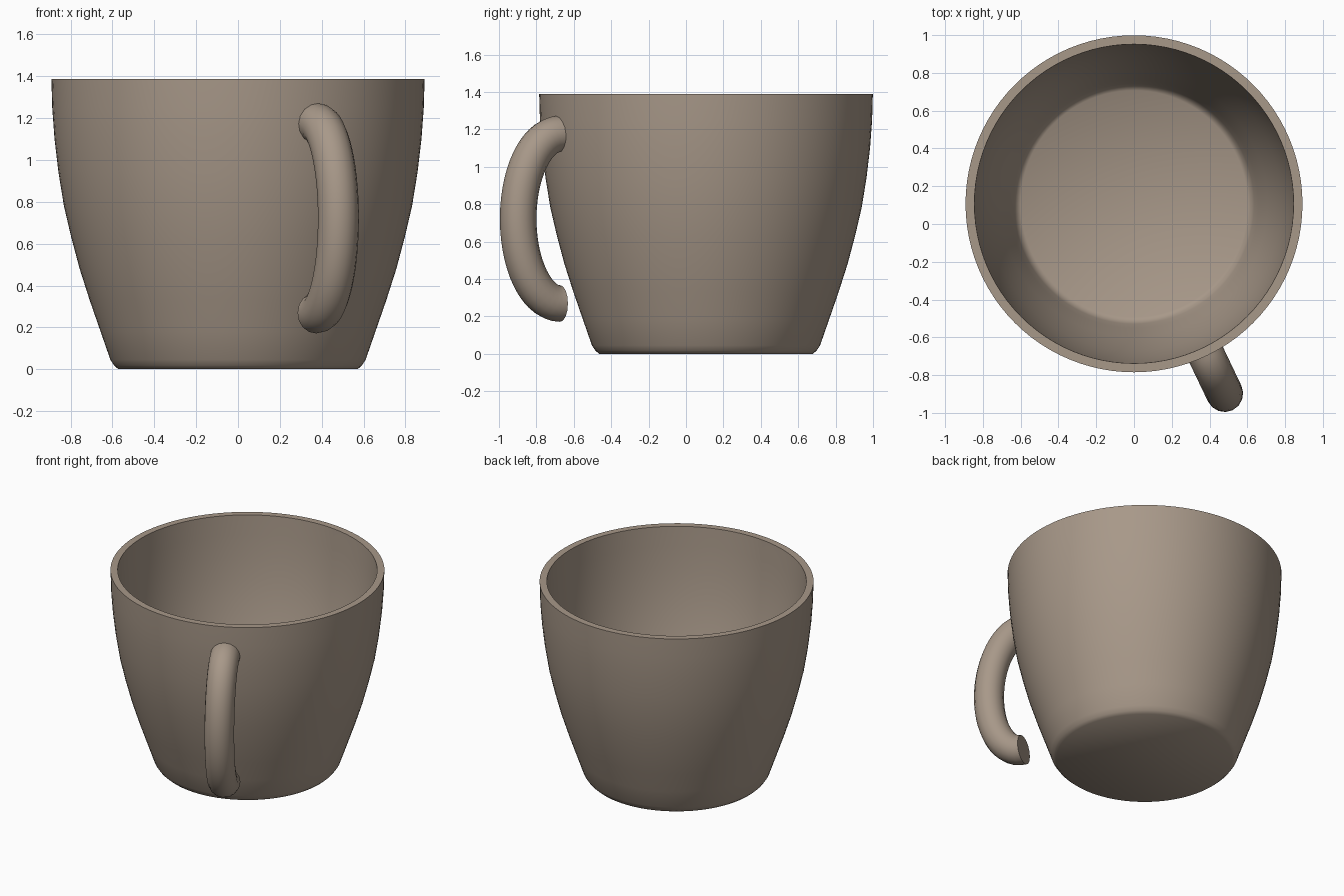
import bpy, bmesh, math
from mathutils import Vector

if "Cube" in bpy.data.objects:
    bpy.data.objects.remove(bpy.data.objects["Cube"])

CENTRE = Vector((0, 0.107, 0))

clay = bpy.data.materials.new("warm_taupe_clay")
clay.diffuse_color = (0.39, 0.315, 0.25, 1)
clay.use_nodes = True
clay.node_tree.nodes["Principled BSDF"].inputs["Base Color"].default_value = clay.diffuse_color


def finish(name, bm, angle):
    """Turn a bmesh into a smooth-shaded object in the clay colour."""
    bmesh.ops.recalc_face_normals(bm, faces=bm.faces[:])
    mesh = bpy.data.meshes.new(name)
    bm.to_mesh(mesh)
    bm.free()
    mesh.materials.append(clay)
    obj = bpy.data.objects.new(name, mesh)
    bpy.context.collection.objects.link(obj)
    bpy.ops.object.select_all(action='DESELECT')
    obj.select_set(True)
    bpy.context.view_layer.objects.active = obj
    bpy.ops.object.shade_smooth_by_angle(angle=math.radians(angle))
    return obj


def bridge(bm, rings):
    """Join successive closed rings of vertices with quads."""
    for a, b in zip(rings, rings[1:]):
        n = len(a)
        for i in range(n):
            j = (i + 1) % n
            bm.faces.new((a[i], a[j], b[j], b[i]))
    bm.faces.new(rings[0][::-1])
    bm.faces.new(rings[-1])


# Cup: one lathed profile, up the outside, over the rim, down to the floor
profile = [(0.572, 0), (0.592, 0.018), (0.61, 0.045), (0.657, 0.18),
           (0.709, 0.33), (0.757, 0.48), (0.797, 0.63), (0.832, 0.78),
           (0.858, 0.94), (0.877, 1.1), (0.888, 1.25), (0.892, 1.388),
           (0.845, 1.388), (0.838, 1.25), (0.827, 1.1), (0.808, 0.94),
           (0.781, 0.78), (0.746, 0.63), (0.706, 0.48), (0.658, 0.33),
           (0.636, 0.25), (0.622, 0.22), (0.60, 0.205)]
SEGMENTS = 96
bm = bmesh.new()
rings = []
for r, z in profile:
    rings.append([bm.verts.new(CENTRE + Vector((r * math.cos(t), r * math.sin(t), z)))
                  for t in (2 * math.pi * i / SEGMENTS for i in range(SEGMENTS))])
bridge(bm, rings)
finish("cup_body", bm, 50)

# Handle: round tube swept along a half ellipse in a radial plane
out = Vector((0.431, -0.902, 0)).normalized()
side = Vector((0, 0, 1)).cross(out)
START, REACH, HALF_HEIGHT, MID_Z, TUBE = 0.865, 0.248, 0.453, 0.722, 0.098
STEPS, SIDES = 28, 16
bm = bmesh.new()
rings = []
for k in range(STEPS + 1):
    t = -math.pi / 2 + math.pi * k / STEPS
    c = CENTRE + out * (START + REACH * math.cos(t))
    c.z = MID_Z + HALF_HEIGHT * math.sin(t)
    normal = (out * (HALF_HEIGHT * math.cos(t))
              + Vector((0, 0, REACH * math.sin(t)))).normalized()
    rings.append([bm.verts.new(c + TUBE * (normal * math.cos(a) + side * math.sin(a)))
                  for a in (2 * math.pi * i / SIDES for i in range(SIDES))])
bridge(bm, rings)
finish("handle", bm, 50)
